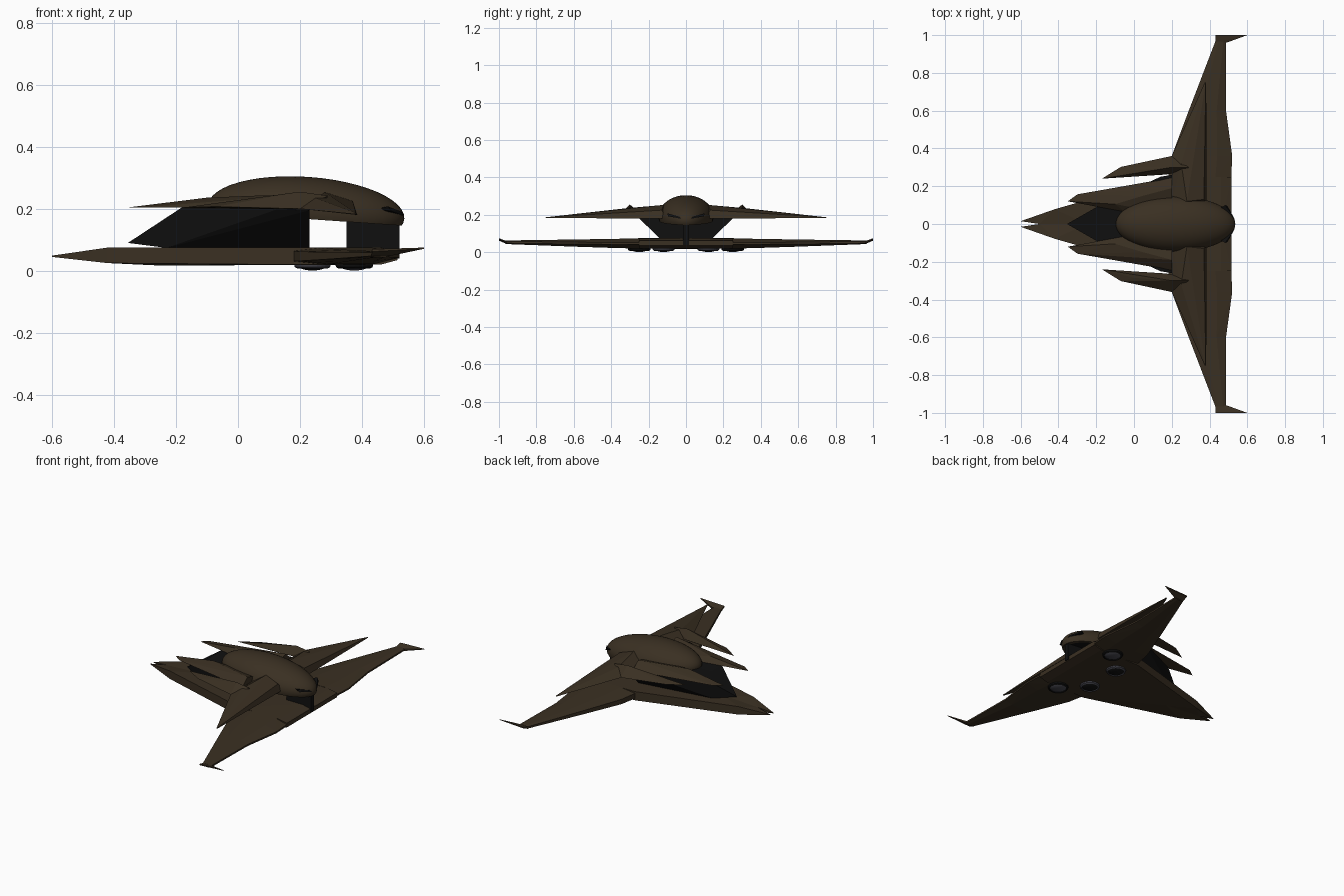
import bpy, bmesh, math
from mathutils import Matrix, Vector

if "Cube" in bpy.data.objects:
    bpy.data.objects.remove(bpy.data.objects["Cube"])


def material(name, rgb):
    m = bpy.data.materials.new(name)
    m.diffuse_color = (*rgb, 1)
    m.use_nodes = True
    m.node_tree.nodes["Principled BSDF"].inputs["Base Color"].default_value = m.diffuse_color
    return m


BROWN = material("bronze_brown", (0.042, 0.029, 0.016))
BLACK = material("black", (0.005, 0.005, 0.005))
GREY = material("dark_grey", (0.06, 0.06, 0.075))


def finish(name, bm, mat, mirror=True):
    me = bpy.data.meshes.new(name)
    bmesh.ops.recalc_face_normals(bm, faces=bm.faces)
    bm.to_mesh(me)
    bm.free()
    me.materials.append(mat)
    ob = bpy.data.objects.new(name, me)
    bpy.context.collection.objects.link(ob)
    if mirror:
        mod = ob.modifiers.new("mirror", 'MIRROR')
        mod.use_axis = (False, True, False)
        mod.use_mirror_merge = False
    return ob


def facet(name, groups, mat=BROWN):
    """Faceted part: one convex shell per point group, mirrored in y."""
    bm = bmesh.new()
    for pts in groups:
        vs = [bm.verts.new(p) for p in pts]
        res = bmesh.ops.convex_hull(bm, input=vs)
        junk = {g for g in res["geom_interior"] + res["geom_unused"]
                if isinstance(g, bmesh.types.BMVert)}
        bmesh.ops.delete(bm, geom=list(junk), context='VERTS')
    bmesh.ops.dissolve_limit(bm, angle_limit=0.01, verts=bm.verts, edges=bm.edges)
    return finish(name, bm, mat)


# Lower hull with split nose
plan = [(-.6, .015, .049, .045), (-.42, .078, .075, .025), (.18, .25, .075, .02),
        (.46, .25, .073, .02), (.515, .25, .062, .035), (.515, 0, .062, .035),
        (.46, 0, .075, .02), (-.5, 0, .062, .036), (-.25, 0, .075, .017)]
facet("lower_hull", [[(x, y, z) for x, y, t, b in plan for z in (t, b)]])

# Lower wing: sections as y, leading x, trailing x, top z, bottom z
sections = [(.25, .18, .515, .075, .02), (.36, .2, .52, .072, .022),
            (.6, .29, .487, .068, .03), (.965, .43, .487, .063, .044)]


def section(y, le, te, top, bot):
    c, mid = te - le, (top + bot) / 2
    return [(le, y, mid + .3 * (top - bot)), (le, y, mid - .3 * (top - bot)),
            (le + .3 * c, y, top), (le + .3 * c, y, bot), (te - .25 * c, y, top),
            (te - .25 * c, y, bot), (te, y, mid + .005), (te, y, mid - .005)]


facet("lower_wing", [section(*a) + section(*b) for a, b in zip(sections, sections[1:])])

# Swept wing tips
facet("wing_tip", [[(.43, .96, .06), (.43, .96, .045), (.49, .96, .06), (.49, .96, .048),
                    (.432, 1, .07), (.432, 1, .062), (.6, 1, .075), (.6, 1, .071)]])

# Black pylon joining the lower hull and upper deck
facet("pylon", [[(-.355, 0, .09), (-.23, 0, .074), (-.23, .07, .074), (.23, .14, .074),
                 (.23, 0, .074), (-.18, 0, .205), (-.18, .1, .205), (.14, .25, .203),
                 (.23, .265, .195), (.23, 0, .2)]], BLACK)
facet("tail_fin", [[(x, y, z) for x in (.35, .52) for y in (0, .015)
                    for z in (.04, .18)]], BLACK)

# Upper deck: two forward prongs and a short wing per side
facet("inner_prong", [[(-.35, .12, .205), (-.3, .157, .205), (.2, .245, .2), (.2, .05, .2),
                       (-.05, .065, .205), (-.1, .105, .236), (.05, .15, .242),
                       (.2, .19, .246)]])
facet("outer_prong", [[(-.17, .24, .205), (-.07, .302, .207), (.2, .36, .2), (.27, .28, .195),
                       (.17, .262, .203), (0, .285, .225), (.2, .3, .255), (.29, .3, .242)]])
facet("upper_wing", [[(.2, .36, .2), (.375, .75, .183), (.382, .75, .183), (.38, .75, .187),
                      (.385, .1, .18), (.2, .1, .2), (.25, .32, .235), (.28, .12, .253),
                      (.37, .13, .225)]])

# Smooth dome, tilted tail-down, cut flat underneath
bm = bmesh.new()
bmesh.ops.create_uvsphere(bm, u_segments=48, v_segments=24, radius=1)
res = bmesh.ops.bisect_plane(bm, geom=bm.verts[:] + bm.edges[:] + bm.faces[:],
                             plane_co=(0, 0, -.2), plane_no=(0, 0, -1), clear_outer=True)
rim = [e for e in res["geom_cut"] if isinstance(e, bmesh.types.BMEdge)]
base = bmesh.ops.contextual_create(bm, geom=rim)["faces"]
inner = bmesh.ops.inset_region(bm, faces=base, thickness=.08, use_even_offset=True)
for f in base:
    f.material_index = 1
place = (Matrix.Translation((.22, 0, .19)) @ Matrix.Rotation(math.radians(4), 4, 'Y')
         @ Matrix.Diagonal((.317, .147, .113, 1)))
bm.transform(place)
dome = finish("dome", bm, BROWN, mirror=False)
dome.data.materials.append(BLACK)
bpy.context.view_layer.objects.active = dome
dome.select_set(True)
bpy.ops.object.shade_smooth_by_angle(angle=math.radians(40))

# Dark slots in the back of the dome
facet("rear_slot", [[(.533, .025, .178), (.528, .035, .19), (.495, .095, .192),
                     (.483, .1, .208), (.45, .05, .19), (.45, .08, .2)]], BLACK)

# Underside thrusters: domed lens in a rim
for tag, x, y, r, lens_mat, rim_mat in (("front", .24, .12, .06, BLACK, GREY),
                                        ("rear", .375, .25, .062, GREY, BLACK)):
    bm = bmesh.new()
    bmesh.ops.create_uvsphere(bm, u_segments=24, v_segments=12, radius=1)
    bm.transform(Matrix.Translation((x, y, .021)) @ Matrix.Diagonal((r * .85, r * .85, .02, 1)))
    for f in bm.faces:
        f.smooth = True
    finish(tag + "_thruster_lens", bm, lens_mat)
    bm = bmesh.new()
    ring = []
    for i in range(24):
        a = math.tau * i / 24
        ring.append([bm.verts.new((x + q * r * math.cos(a), y + q * r * math.sin(a), z))
                     for q, z in ((1, .024), (.95, .012), (.8, .007), (.75, .024))])
    for i in range(24):
        p, n = ring[i], ring[(i + 1) % 24]
        for j in range(4):
            k = (j + 1) % 4
            bm.faces.new((p[j], p[k], n[k], n[j]))
    finish(tag + "_thruster_rim", bm, rim_mat)
